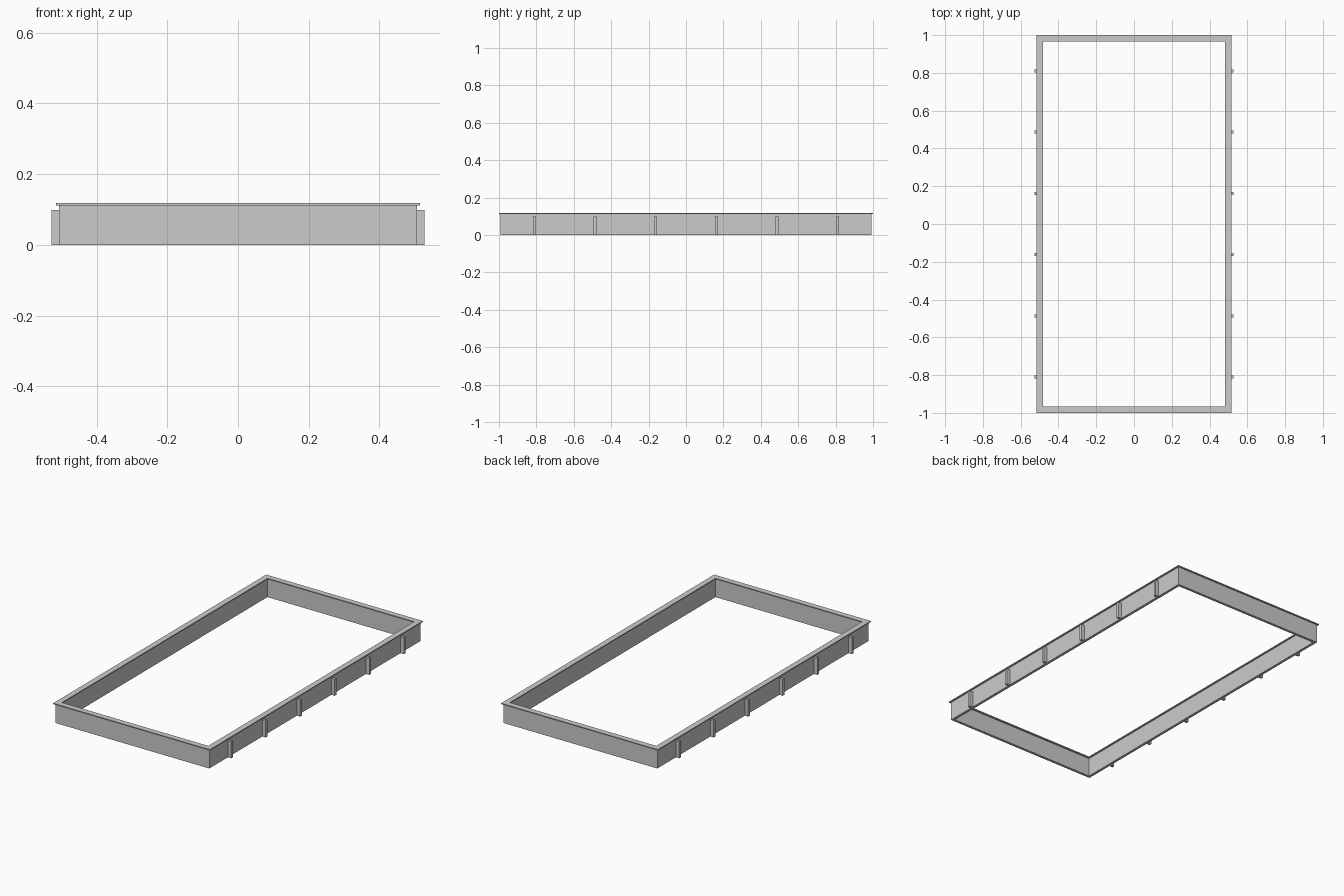
import bpy

if "Cube" in bpy.data.objects:
    bpy.data.objects.remove(bpy.data.objects["Cube"])


def box(name, x, y, z):
    """Box from (min, max) ranges on each axis."""
    bpy.ops.mesh.primitive_cube_add(
        size=1, location=[(a + b) / 2 for a, b in (x, y, z)])
    ob = bpy.context.object
    ob.name = name
    ob.scale = [b - a for a, b in (x, y, z)]
    bpy.ops.object.transform_apply(location=True, rotation=False, scale=True)
    return ob


def span(side, inner, outer):
    return tuple(sorted((side * inner, side * outer)))


WALL_TOP, CAP_TOP, POST_TOP = 0.112, 0.118, 0.098

for s, side, end in ((-1, "left", "front"), (1, "right", "back")):
    # Upright boards of the frame
    box(side + "_wall", span(s, 0.49, 0.506), (-0.992, 0.992), (0, WALL_TOP))
    box(end + "_wall", (-0.49, 0.49), span(s, 0.976, 0.992), (0, WALL_TOP))

    # Flat capping strips overhanging the boards
    box(side + "_cap", span(s, 0.481, 0.515), (-1, 1), (WALL_TOP, CAP_TOP))
    box(end + "_cap", (-0.481, 0.481), span(s, 0.966, 1.0), (WALL_TOP, CAP_TOP))

    # Stakes along the long sides
    for i in range(6):
        y = -0.81 + i * 0.324
        box(f"{side}_stake_{i + 1}", span(s, 0.506, 0.528),
            (y - 0.008, y + 0.008), (0, POST_TOP))
